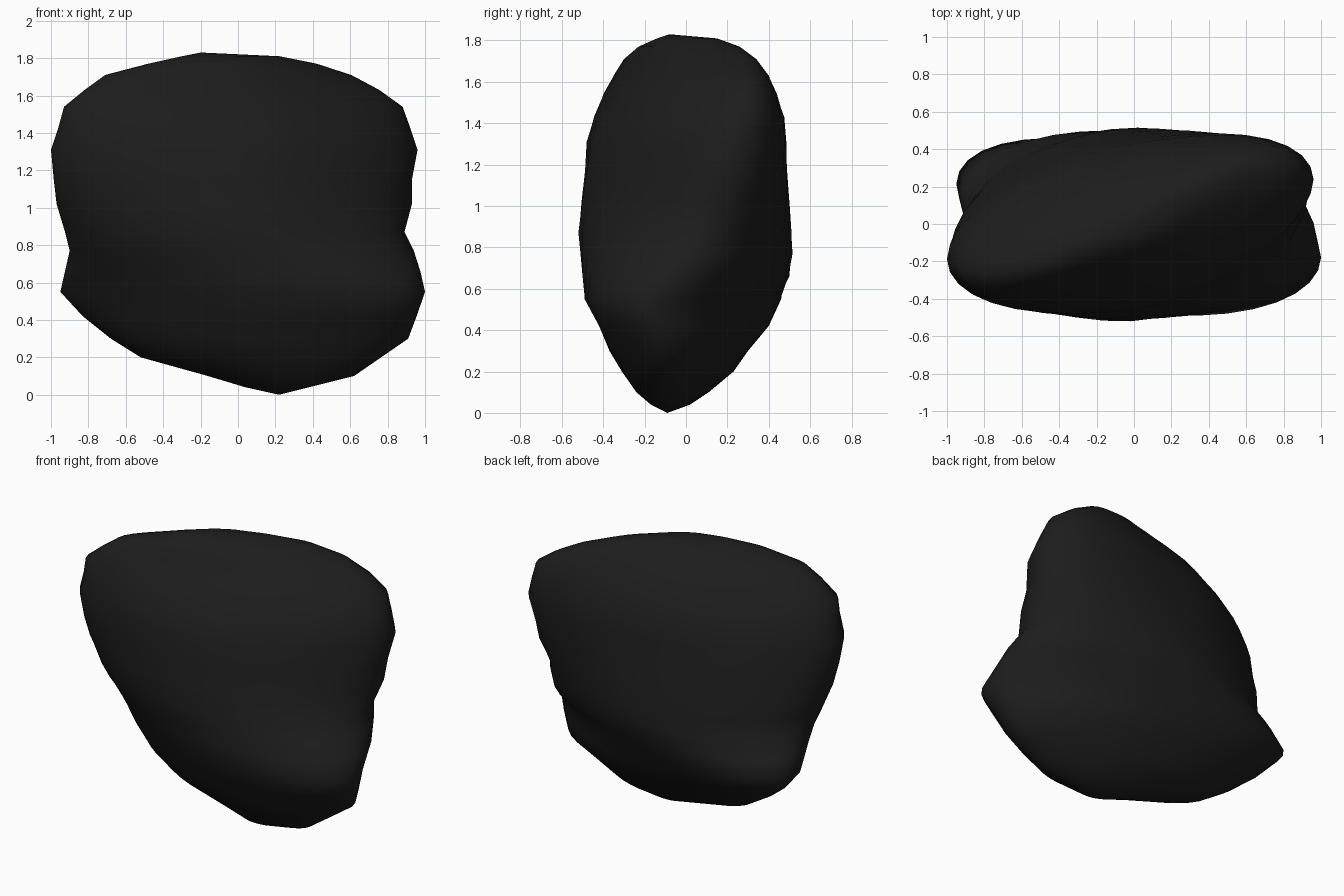
import bpy, bmesh, math

SEG = 36

# Horizontal slices: z, left x, right x, front y, back y, left tip y, right tip y
SLICES = [
    (0.04, 0.04, 0.38, -0.17, 0.02, -0.03, -0.10),
    (0.10, -0.16, 0.62, -0.24, 0.11, 0.00, -0.12),
    (0.20, -0.52, 0.765, -0.31, 0.23, 0.05, -0.12),
    (0.30, -0.68, 0.91, -0.37, 0.30, 0.08, -0.10),
    (0.42, -0.83, 0.955, -0.42, 0.40, 0.15, -0.13),
    (0.55, -0.95, 1.00, -0.49, 0.46, 0.22, -0.16),
    (0.66, -0.925, 0.975, -0.50, 0.50, 0.12, -0.07),
    (0.77, -0.90, 0.94, -0.51, 0.515, 0.00, 0.00),
    (0.87, -0.925, 0.89, -0.52, 0.51, -0.05, 0.08),
    (1.02, -0.97, 0.93, -0.505, 0.50, -0.10, 0.15),
    (1.15, -0.985, 0.93, -0.49, 0.49, -0.14, 0.20),
    (1.31, -1.00, 0.96, -0.48, 0.485, -0.17, 0.24),
    (1.43, -0.96, 0.92, -0.445, 0.475, -0.19, 0.26),
    (1.54, -0.93, 0.88, -0.40, 0.44, -0.22, 0.28),
    (1.63, -0.82, 0.755, -0.35, 0.40, -0.23, 0.28),
    (1.71, -0.71, 0.605, -0.30, 0.34, -0.22, 0.27),
    (1.77, -0.48, 0.42, -0.23, 0.26, -0.16, 0.22),
    (1.81, -0.30, 0.22, -0.14, 0.15, -0.10, 0.13),
]


def spow(v, p):
    return math.copysign(abs(v) ** p, v)


def ring(z, xl, xr, yf, yb, tl, tr):
    """Rounded slice with swung side tips, fitted to its front and back limits."""
    a, half, cy = (xr - xl) / 2, (yb - yf) / 2, (yf + yb) / 2
    b = math.sqrt(half ** 2 - ((tr - tl) / 2) ** 2)
    pts = []
    for i in range(SEG):
        t = 2 * math.pi * i / SEG
        u, v = spow(math.cos(t), 1.05), spow(math.sin(t), 1.05)
        tip = (tr if u > 0 else tl) - cy
        pts.append(((xl + xr) / 2 + a * u, b * v + tip * abs(u) ** 1.2))
    lo, hi = min(p[1] for p in pts), max(p[1] for p in pts)
    return [(x, yf + (y - lo) / (hi - lo) * (yb - yf), z) for x, y in pts]


# Twisted boulder: stacked slices closed by a low and a high point
bm = bmesh.new()
rings = [[bm.verts.new(p) for p in ring(*s)] for s in SLICES]
bottom = bm.verts.new((0.22, -0.09, 0))
top = bm.verts.new((-0.2, -0.08, 1.83))
for i in range(SEG):
    j = (i + 1) % SEG
    for r, s in zip(rings, rings[1:]):
        bm.faces.new((r[i], r[j], s[j], s[i]))
    bm.faces.new((bottom, rings[0][j], rings[0][i]))
    bm.faces.new((top, rings[-1][i], rings[-1][j]))
bmesh.ops.recalc_face_normals(bm, faces=bm.faces)
for f in bm.faces:
    f.smooth = True

mesh = bpy.data.meshes.new("boulder")
bm.to_mesh(mesh)
bm.free()
mat = bpy.data.materials.new("charcoal black")
mat.diffuse_color = (0.012, 0.012, 0.012, 1)
mesh.materials.append(mat)
bpy.context.collection.objects.link(bpy.data.objects.new("boulder", mesh))
